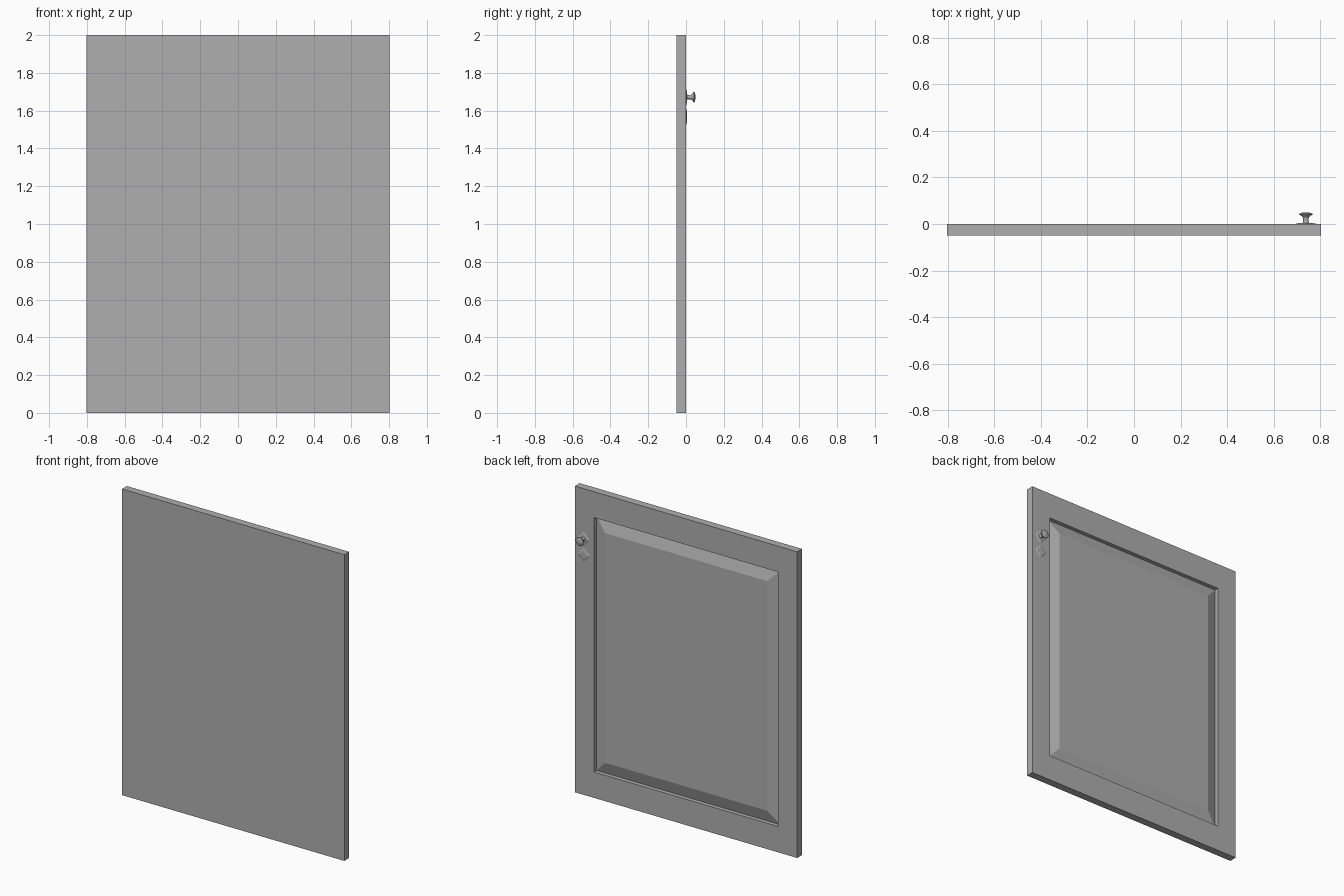
import bpy, bmesh, math

if "Cube" in bpy.data.objects:
    bpy.data.objects.remove(bpy.data.objects["Cube"])

grey = bpy.data.materials.new("dark_grey")
grey.diffuse_color = (0.43, 0.43, 0.43, 1)
grey.use_nodes = True
grey.node_tree.nodes["Principled BSDF"].inputs["Base Color"].default_value = grey.diffuse_color


def finish(name, bm, loc=(0, 0, 0), smooth=False):
    bmesh.ops.recalc_face_normals(bm, faces=bm.faces)
    mesh = bpy.data.meshes.new(name)
    bm.to_mesh(mesh)
    bm.free()
    mesh.materials.append(grey)
    obj = bpy.data.objects.new(name, mesh)
    obj.location = loc
    bpy.context.collection.objects.link(obj)
    if smooth:
        bpy.context.view_layer.objects.active = obj
        obj.select_set(True)
        bpy.ops.object.shade_smooth_by_angle(angle=math.radians(35))
        obj.select_set(False)
    return obj


def loft(rings):
    """Bridge successive closed rings of points and cap both ends."""
    bm = bmesh.new()
    loops = [[bm.verts.new(p) for p in ring] for ring in rings]
    n = len(loops[0])
    for a, b in zip(loops, loops[1:]):
        for i in range(n):
            j = (i + 1) % n
            bm.faces.new((a[i], a[j], b[j], b[i]))
    bm.faces.new(loops[0][::-1])
    bm.faces.new(loops[-1])
    return bm


def rect(half_x, margin_z, y):
    lo, hi = margin_z, 2 - margin_z
    return [(-half_x, y, lo), (half_x, y, lo), (half_x, y, hi), (-half_x, y, hi)]


def circle(r, y, sides):
    return [(r * math.cos(2 * math.pi * i / sides), y,
             r * math.sin(2 * math.pi * i / sides)) for i in range(sides)]


# Door: slab, sunken groove and bevelled raised panel on the back
finish("cabinet_door", loft([
    rect(0.803, 0.00, -0.05),
    rect(0.803, 0.00, 0.0),
    rect(0.664, 0.169, 0.0),
    rect(0.664, 0.169, -0.027),
    rect(0.587, 0.25, -0.001),
]))

# Diamond plates: one behind the knob, one below it
KNOB_X, KNOB_Z = 0.739, 1.672
for name, z in (("knob_plate", KNOB_Z), ("lower_plate", 1.568)):
    finish(name, loft([circle(0.047, 0, 4), circle(0.030, 0.004, 4)]),
           (KNOB_X, 0, z))

# Turned knob: sturdy stem flaring into a wide cap
profile = [(0.015, 0.002), (0.012, 0.008), (0.012, 0.026), (0.016, 0.033),
           (0.028, 0.040), (0.029, 0.042), (0.027, 0.045), (0.018, 0.048),
           (0.008, 0.050)]
finish("knob", loft([circle(r, y, 16) for r, y in profile]),
       (KNOB_X, 0, KNOB_Z), smooth=True)
